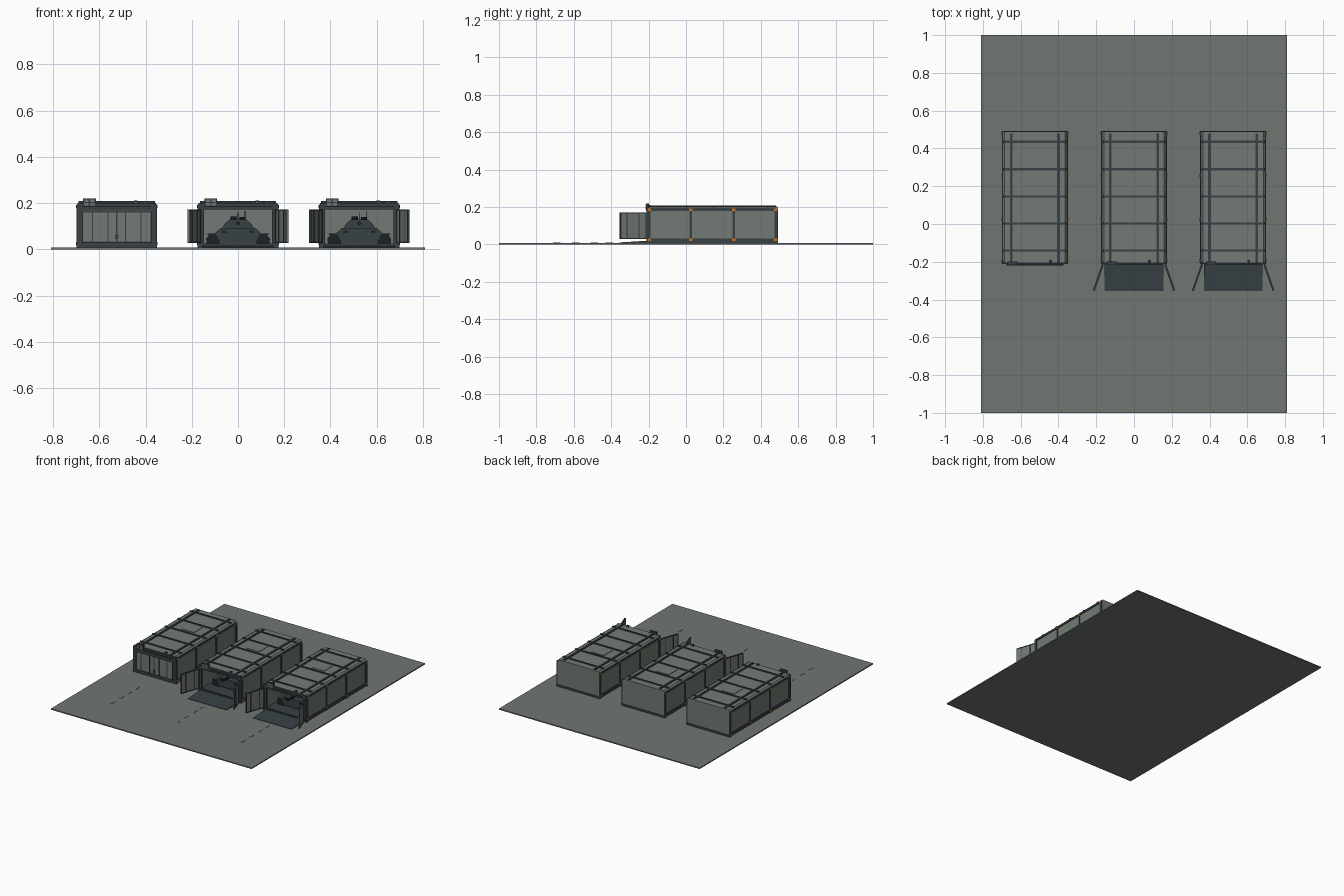
import bpy, bmesh, math
from mathutils import Matrix, Vector

if "Cube" in bpy.data.objects:
    bpy.data.objects.remove(bpy.data.objects["Cube"])


def material(name, r, g, b):
    m = bpy.data.materials.new(name)
    m.diffuse_color = tuple((c / 255) ** 2.2 for c in (r, g, b)) + (1,)
    m.use_nodes = True
    m.node_tree.nodes["Principled BSDF"].inputs["Base Color"].default_value = m.diffuse_color
    return m


PANEL = material("grey green panel", 114, 121, 115)
GROUND = material("ground grey", 112, 117, 112)
DARK = material("dark steel", 58, 67, 70)
BLACK = material("near black", 34, 39, 41)
ORANGE = material("orange marker", 205, 115, 40)


def finish(name, bm, mat, matrix=Matrix()):
    bmesh.ops.recalc_face_normals(bm, faces=bm.faces)
    mesh = bpy.data.meshes.new(name)
    bm.to_mesh(mesh)
    bm.free()
    mesh.materials.append(mat)
    ob = bpy.data.objects.new(name, mesh)
    ob.matrix_world = matrix
    bpy.context.collection.objects.link(ob)
    return ob


def boxes(name, items, mat, matrix=Matrix()):
    """Each item is x0, x1, y0, y1, z0, z1."""
    bm = bmesh.new()
    for x0, x1, y0, y1, z0, z1 in items:
        m = Matrix.Translation(((x0 + x1) / 2, (y0 + y1) / 2, (z0 + z1) / 2))
        bmesh.ops.create_cube(bm, size=1, matrix=m @ Matrix.Diagonal((x1 - x0, y1 - y0, z1 - z0, 1)))
    return finish(name, bm, mat, matrix)


def extrude(name, profile, y0, y1, mat, matrix=Matrix()):
    """Extrude an xz outline along y."""
    bm = bmesh.new()
    face = bm.faces.new([bm.verts.new((x, y0, z)) for x, z in profile])
    out = bmesh.ops.extrude_face_region(bm, geom=[face])
    bmesh.ops.translate(bm, vec=(0, y1 - y0, 0),
                        verts=[v for v in out["geom"] if isinstance(v, bmesh.types.BMVert)])
    return finish(name, bm, mat, matrix)


def rods(name, ends, radius, mat, matrix=Matrix(), sides=10):
    bm = bmesh.new()
    for a, b in ends:
        a, b = Vector(a), Vector(b)
        d = b - a
        m = Matrix.Translation((a + b) / 2) @ d.to_track_quat('Z', 'Y').to_matrix().to_4x4()
        bmesh.ops.create_cone(bm, cap_ends=True, segments=sides, radius1=radius,
                              radius2=radius, depth=d.length, matrix=m)
    return finish(name, bm, mat, matrix)


F, B, W, G = -0.205, 0.49, 0.17, 0.008      # front, back, half width, ground top
BAYS = (-0.195, 0.025, 0.255, 0.48)


def shelter(at):
    # shell
    boxes("floor", [(-W, W, F, B, G, 0.02)], DARK, at)
    boxes("walls", [(-W, -W + 0.01, F, B, 0.02, 0.19), (W - 0.01, W, F, B, 0.02, 0.19),
                    (-W, W, B - 0.01, B, 0.02, 0.19)], PANEL, at)
    extrude("roof", [(-W, 0.185), (W, 0.185), (W, 0.194), (W - 0.01, 0.203),
                     (-W + 0.01, 0.203), (-W, 0.194)], F, B, PANEL, at)
    boxes("roof_hatch", [(-0.05, 0.05, 0.17, 0.27, 0.203, 0.206)], PANEL, at)
    # roof ribs
    ribs = [(s * 0.125 - 0.007, s * 0.125 + 0.007, F, B - 0.01, 0.2, 0.209) for s in (-1, 1)]
    ribs += [(-0.165, 0.165, y - 0.006, y + 0.006, 0.2, 0.208)
             for y in (-0.14, 0.0025, 0.145, 0.29, 0.435)]
    boxes("roof_ribs", ribs, DARK, at)
    # side and back frames with orange joints
    frame, joints = [], []
    for s in (-1, 1):
        xa, xb = sorted((s * (W - 0.002), s * (W + 0.005)))
        for z in (0.026, 0.186):
            frame.append((xa, xb, F, B, z - 0.007, z + 0.007))
            for y in BAYS:
                ja, jb = sorted((s * (W - 0.006), s * (W + 0.007)))
                joints.append((ja, jb, y - 0.009, y + 0.009, z - 0.008, z + 0.006))
        frame += [(xa, xb, y - 0.006, y + 0.006, G, 0.19) for y in BAYS]
        frame.append((xa, xb, B - 0.008, B + 0.003, G, 0.19))
    frame.append((-W, W, B - 0.002, B + 0.003, G, 0.022))
    boxes("wall_frame", frame, DARK, at)
    boxes("joint_blocks", joints, ORANGE, at)
    # doorway frame
    boxes("door_frame", [(-W - 0.005, -0.148, F - 0.007, F + 0.006, G, 0.19),
                         (0.148, W + 0.005, F - 0.007, F + 0.006, G, 0.19),
                         (-W, W, F - 0.007, F + 0.006, 0.172, 0.2),
                         (-W, W, F - 0.007, F + 0.006, G, 0.026)], DARK, at)
    boxes("header_strip", [(-0.15, 0.15, F - 0.009, F, 0.183, 0.187)], BLACK, at)
    # number box and roof beacon
    boxes("number_box", [(-0.145, -0.09, F - 0.009, F + 0.006, 0.183, 0.22)], DARK, at)
    boxes("number_plates", [(x, x + 0.018, F - 0.011, F - 0.008, z, z + 0.011)
                            for x in (-0.139, -0.114) for z in (0.189, 0.204)], PANEL, at)
    boxes("roof_beacon", [(0.075, 0.09, F, F + 0.015, 0.203, 0.212)], DARK, at)
    # guide dashes on the ground
    boxes("guide_dashes", [(-0.004, 0.004, y - 0.02, y + 0.02, G, G + 0.002)
                           for y in (-0.69, -0.59, -0.49, -0.41)], PANEL, at)


def leaf(at, side, width, turn):
    """Door leaf hinged at its outer edge, running outward along +x before turning."""
    m = at @ Matrix.Translation((side * 0.165, F - 0.008, 0)) @ Matrix.Rotation(turn, 4, 'Z')
    boxes("door_leaf", [(0, width, -0.003, 0.003, 0.032, 0.168)], PANEL, m)
    trim = [(0, width, -0.005, 0.005, z, z + 0.006) for z in (0.028, 0.166)]
    trim += [(x * (width - 0.006), x * (width - 0.006) + 0.006, -0.005, 0.005, 0.028, 0.172)
             for x in (0, 0.27, 0.75, 1)]
    boxes("door_leaf_trim", trim, DARK, m)


def closed_door(at):
    boxes("closed_door", [(-0.15, 0.15, F - 0.010, F - 0.002, 0.03, 0.17)], PANEL, at)
    bars = [(x - 0.0025, x + 0.0025, F - 0.014, F - 0.008, 0.028, 0.165)
            for x in (-0.148, -0.105, -0.038, 0, 0.038, 0.105, 0.148)]
    bars += [(-0.15, 0.15, F - 0.014, F - 0.008, z, z + 0.006) for z in (0.028, 0.16)]
    bars.append((-0.007, 0.007, F - 0.016, F - 0.008, 0.045, 0.065))
    boxes("closed_door_trim", bars, DARK, at)


def ramp(at):
    bm = bmesh.new()
    sec = ((-0.355, G), (F, G), (F, 0.02), (-0.355, 0.011))
    rings = [[bm.verts.new((x, y, z)) for y, z in sec] for x in (-0.155, 0.155)]
    bm.faces.new(rings[0])
    bm.faces.new(rings[1])
    for i in range(4):
        j = (i + 1) % 4
        bm.faces.new((rings[0][i], rings[0][j], rings[1][j], rings[1][i]))
    finish("ramp", bm, DARK, at)


def vehicle(at):
    # running gear
    for s in (-1, 1):
        extrude("track", [(s * 0.08, 0.02), (s * 0.135, 0.02), (s * 0.138, 0.045),
                          (s * 0.125, 0.062), (s * 0.08, 0.062)], -0.10, 0.26, BLACK, at)
        boxes("track_guard", [(min(s * 0.078, s * 0.132), max(s * 0.078, s * 0.132),
                               -0.11, 0.25, 0.062, 0.069)], DARK, at)
    # hull and turret
    extrude("hull", [(-0.08, 0.03), (0.08, 0.03), (0.1, 0.07), (0.075, 0.092),
                     (-0.075, 0.092), (-0.1, 0.07)], -0.11, 0.26, DARK, at)
    extrude("turret", [(-0.068, 0.092), (0.068, 0.092), (0.058, 0.11), (0.035, 0.13),
                       (-0.035, 0.13), (-0.058, 0.11)], -0.03, 0.17, DARK, at)
    rods("gun", [((0, -0.03, 0.112), (0, -0.17, 0.112))], 0.008, BLACK, at)
    rods("turret_hatch", [((-0.02, 0.07, 0.13), (-0.02, 0.07, 0.143)),
                          ((0.02, 0.07, 0.13), (0.02, 0.07, 0.139))], 0.014, BLACK, at)
    rods("aerials", [((0.03, 0.13, 0.13), (0.03, 0.13, 0.165)),
                     ((0, 0.05, 0.13), (0, 0.05, 0.16))], 0.002, BLACK, at, 6)
    boxes("headlamps", [(s * 0.06 - 0.01, s * 0.06 + 0.01, -0.116, -0.108, 0.07, 0.082)
                        for s in (-1, 1)], BLACK, at)


# ground slab
boxes("ground_slab", [(-0.81, 0.81, -1, 1, 0, G)], GROUND)

for i, cx in enumerate((-0.525, 0, 0.525)):
    place = Matrix.Translation((cx, 0, 0))
    shelter(place)
    if i == 0:
        closed_door(place)
    else:
        ramp(place)
        vehicle(place)
        for side in (-1, 1):
            leaf(place, side, 0.148, -math.pi / 2 + side * math.radians(19))
